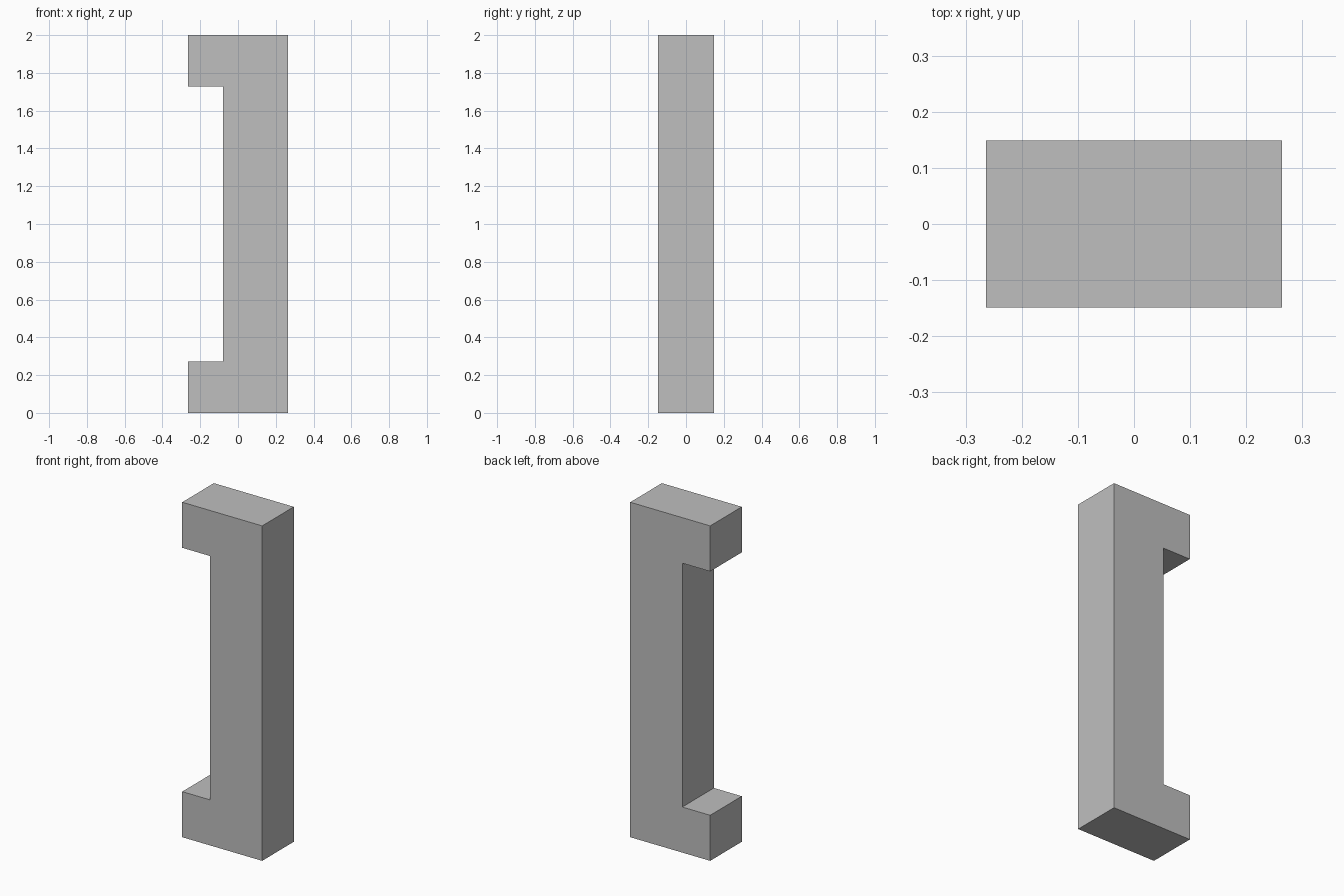
import bpy
import bmesh

cube = bpy.data.objects.get("Cube")
if cube:
    bpy.data.objects.remove(cube, do_unlink=True)

# Plain grey finish
grey = bpy.data.materials.new("light_grey")
grey.use_nodes = True
colour = (0.52, 0.52, 0.52, 1)
grey.diffuse_color = colour
grey.node_tree.nodes["Principled BSDF"].inputs["Base Color"].default_value = colour

HALF_WIDTH, HALF_DEPTH, HEIGHT = 0.264, 0.149, 2.0
GRIP_X = -0.08      # inner face of the grip
FOOT = 0.272        # height of each end foot

# Bracket outline, front view: a straight grip with a foot at each end
lower = [(HALF_WIDTH, 0), (-HALF_WIDTH, 0), (-HALF_WIDTH, FOOT), (GRIP_X, FOOT)]
outline = lower + [(x, HEIGHT - z) for x, z in reversed(lower)]

# Extrude the outline from front to back
bm = bmesh.new()
face = bm.faces.new([bm.verts.new((x, -HALF_DEPTH, z)) for x, z in outline])
extruded = bmesh.ops.extrude_face_region(bm, geom=[face], use_keep_orig=True)["geom"]
back = [v for v in extruded if isinstance(v, bmesh.types.BMVert)]
bmesh.ops.translate(bm, verts=back, vec=(0, 2 * HALF_DEPTH, 0))
bmesh.ops.recalc_face_normals(bm, faces=bm.faces[:])

mesh = bpy.data.meshes.new("pull_handle")
bm.to_mesh(mesh)
bm.free()
mesh.materials.append(grey)
bpy.context.collection.objects.link(bpy.data.objects.new("pull_handle", mesh))
